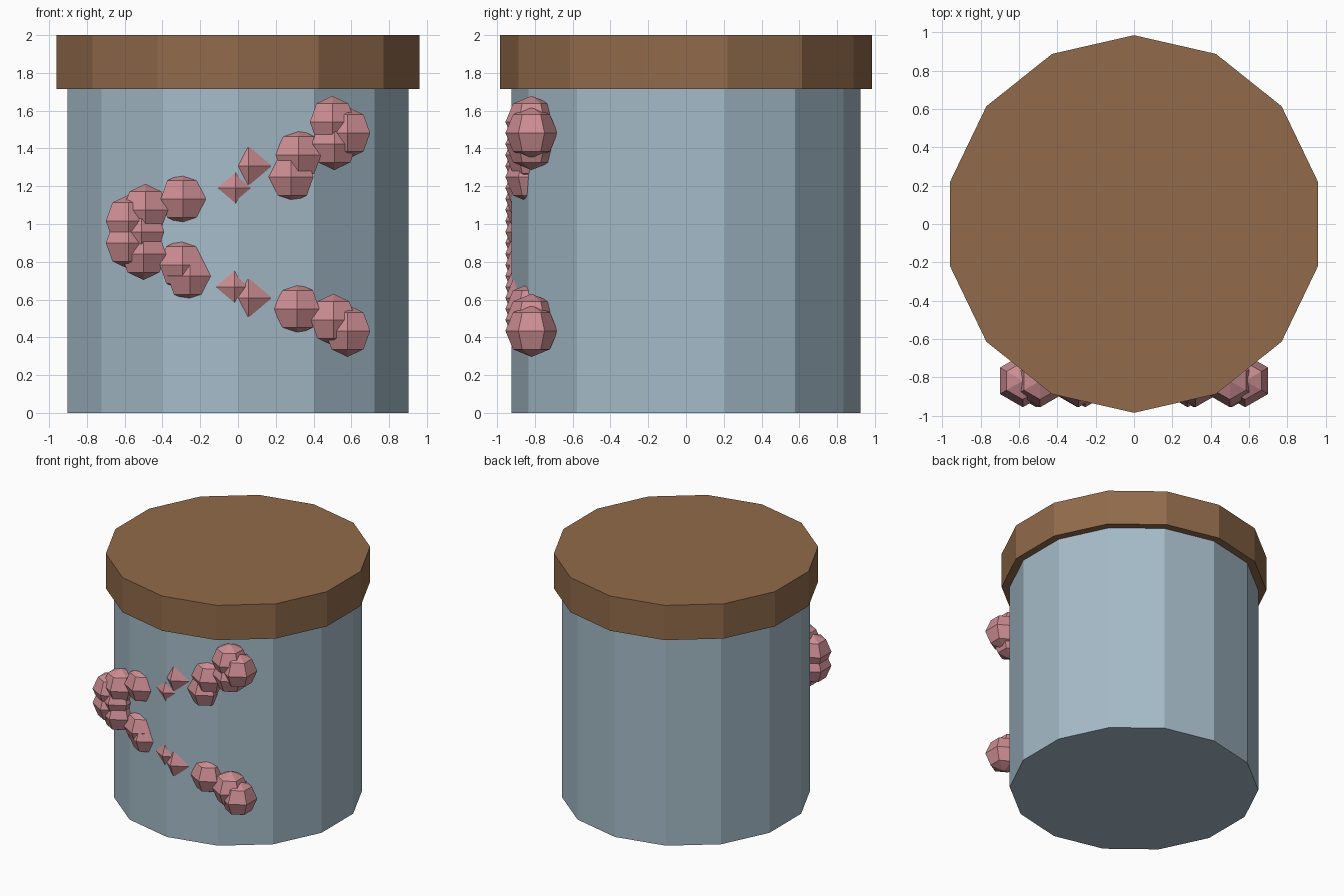
import bpy
import bmesh
import math

cube = bpy.data.objects.get("Cube")
if cube:
    bpy.data.objects.remove(cube, do_unlink=True)


def make_material(name, color):
    mat = bpy.data.materials.new(name)
    mat.use_nodes = True
    mat.diffuse_color = (*color, 1)
    mat.node_tree.nodes["Principled BSDF"].inputs["Base Color"].default_value = (*color, 1)
    return mat


def lathe(name, profile, sides, mat):
    """Flat-sided solid of revolution with a corner on the front; ends on the axis are poles."""
    bm = bmesh.new()
    rings = []
    for radius, z in profile:
        count = sides if radius > 0 else 1
        angles = [2 * math.pi * i / sides - math.pi / 2 for i in range(count)]
        rings.append([bm.verts.new((radius * math.cos(a), radius * math.sin(a), z)) for a in angles])
    for low, high in zip(rings, rings[1:]):
        for i in range(sides):
            j = (i + 1) % sides
            corners = [low[i % len(low)], low[j % len(low)], high[j % len(high)], high[i % len(high)]]
            bm.faces.new(list(dict.fromkeys(corners)))
    # Close open ends with flat caps
    if len(rings[0]) > 1:
        bm.faces.new(rings[0][::-1])
    if len(rings[-1]) > 1:
        bm.faces.new(rings[-1])
    bmesh.ops.recalc_face_normals(bm, faces=bm.faces)
    mesh = bpy.data.meshes.new(name)
    bm.to_mesh(mesh)
    bm.free()
    mesh.materials.append(mat)
    return mesh


def place(name, mesh, location=(0, 0, 0)):
    obj = bpy.data.objects.new(name, mesh)
    obj.location = location
    bpy.context.collection.objects.link(obj)
    return obj


glass = make_material("pale_blue_grey", (0.376, 0.497, 0.578))
wood = make_material("brown", (0.283, 0.147, 0.07))
pink = make_material("dusty_pink", (0.61, 0.27, 0.292))

# Jar body and its overhanging lid
LID_BOTTOM = 1.715
place("jar_body", lathe("jar_body", [(0.925, 0), (0.925, LID_BOTTOM)], 14, glass))
place("jar_lid", lathe("jar_lid", [(0.985, LID_BOTTOM), (0.985, 2)], 14, wood))

# Beads half sunk into the front, evenly spaced in height
R = 0.138
latitudes = [math.radians(a) for a in (-45, 0, 45)]
profile = [(0, -R)] + [(R * math.cos(a), R * math.sin(a)) for a in latitudes] + [(0, R)]
bead = lathe("bead", profile, 6, pink)

bead_x = [0.5, 0.58, 0.51, 0.32, 0.055, 0.28, -0.012, -0.29, -0.49, -0.58,
          -0.51, -0.58, -0.5, -0.295, -0.255, -0.018, 0.055, 0.312, 0.505, 0.58]
for i, x in enumerate(bead_x):
    place(f"bead_{i + 1}", bead, (x, -0.818, 1.54 - i * 0.0582))
